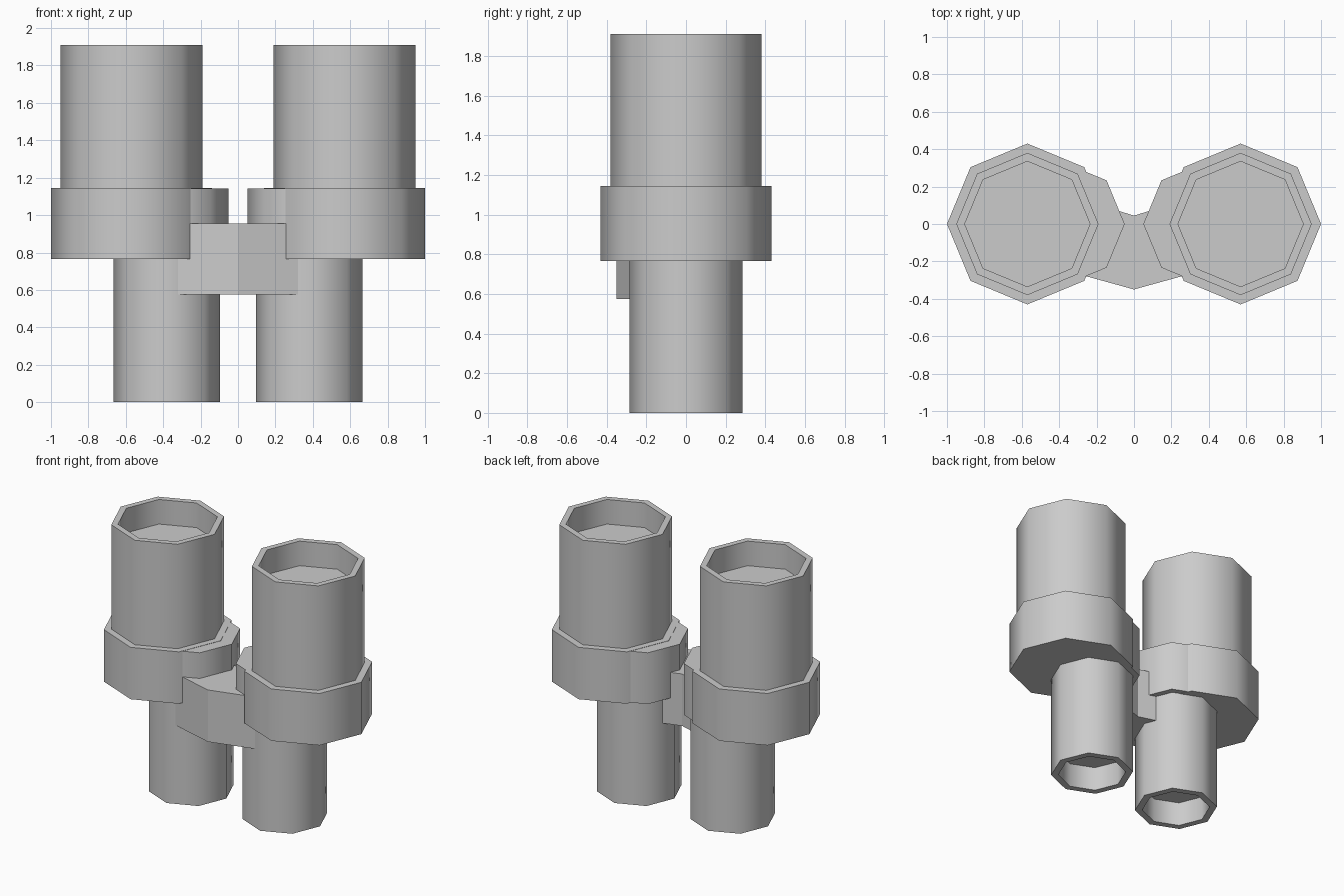
import bpy
import bmesh
from math import cos, sin, tau, radians

cube = bpy.data.objects.get("Cube")
if cube:
    bpy.data.objects.remove(cube, do_unlink=True)

SIDES = 8
OBJECTIVE_X, EYEPIECE_X = 0.57, 0.38
COLLAR_BOTTOM, COLLAR_TOP, TOP = 0.765, 1.145, 1.91
RECESS = 0.18

grey = bpy.data.materials.new("plain_grey")
grey.use_nodes = True
colour = (0.6, 0.6, 0.6, 1)
grey.diffuse_color = colour
grey.node_tree.nodes["Principled BSDF"].inputs["Base Color"].default_value = colour


def finish(name, bm, smooth_angle):
    """Turn a bmesh into an object, with edges above the angle kept sharp."""
    bmesh.ops.recalc_face_normals(bm, faces=bm.faces)
    for face in bm.faces:
        face.smooth = True
    for edge in bm.edges:
        edge.smooth = edge.calc_face_angle(0) < radians(smooth_angle)
    mesh = bpy.data.meshes.new(name)
    bm.to_mesh(mesh)
    bm.free()
    mesh.materials.append(grey)
    obj = bpy.data.objects.new(name, mesh)
    bpy.context.collection.objects.link(obj)
    return obj


def loft(name, rings, smooth_angle):
    """Skin a list of closed rings and cap both ends."""
    bm = bmesh.new()
    loops = [[bm.verts.new(p) for p in ring] for ring in rings]
    for a, b in zip(loops, loops[1:]):
        for i in range(len(a)):
            j = (i + 1) % len(a)
            bm.faces.new((a[i], a[j], b[j], b[i]))
    bm.faces.new(loops[0])
    bm.faces.new(loops[-1])
    return finish(name, bm, smooth_angle)


def lathe(name, x, profile):
    """Eight-sided turned part from (radius, height) pairs."""
    rings = [[(x + r * cos(tau * i / SIDES), r * sin(tau * i / SIDES), z)
              for i in range(SIDES)] for r, z in profile]
    return loft(name, rings, 50)


for side, s in (("left", 1), ("right", -1)):
    # Wide barrel, hollowed at the top down to the lens
    lathe(side + "_objective_barrel", s * OBJECTIVE_X,
          [(0.38, COLLAR_TOP - 0.05), (0.38, TOP), (0.335, TOP), (0.335, TOP - RECESS)])
    # Narrow barrel, hollowed at the bottom
    lathe(side + "_eyepiece_barrel", s * EYEPIECE_X,
          [(0.285, COLLAR_BOTTOM + 0.05), (0.285, 0), (0.235, 0), (0.235, RECESS)])
    # Prism housing: large collar and a smaller lobe towards the middle
    lathe(side + "_collar", s * OBJECTIVE_X,
          [(0.43, COLLAR_BOTTOM), (0.43, COLLAR_TOP)])
    lathe(side + "_collar_lobe", s * EYEPIECE_X,
          [(0.33, COLLAR_BOTTOM + 0.002), (0.33, COLLAR_TOP - 0.002)])

# Folded bridge joining both halves
half = [(0.38, -0.245), (0.38, 0.16)]
outline = [(0, -0.35)] + half + [(0, 0.045)] + [(-x, y) for x, y in reversed(half)]
loft("bridge", [[(x, y, z) for x, y in outline] for z in (0.575, 0.955)], 10)
